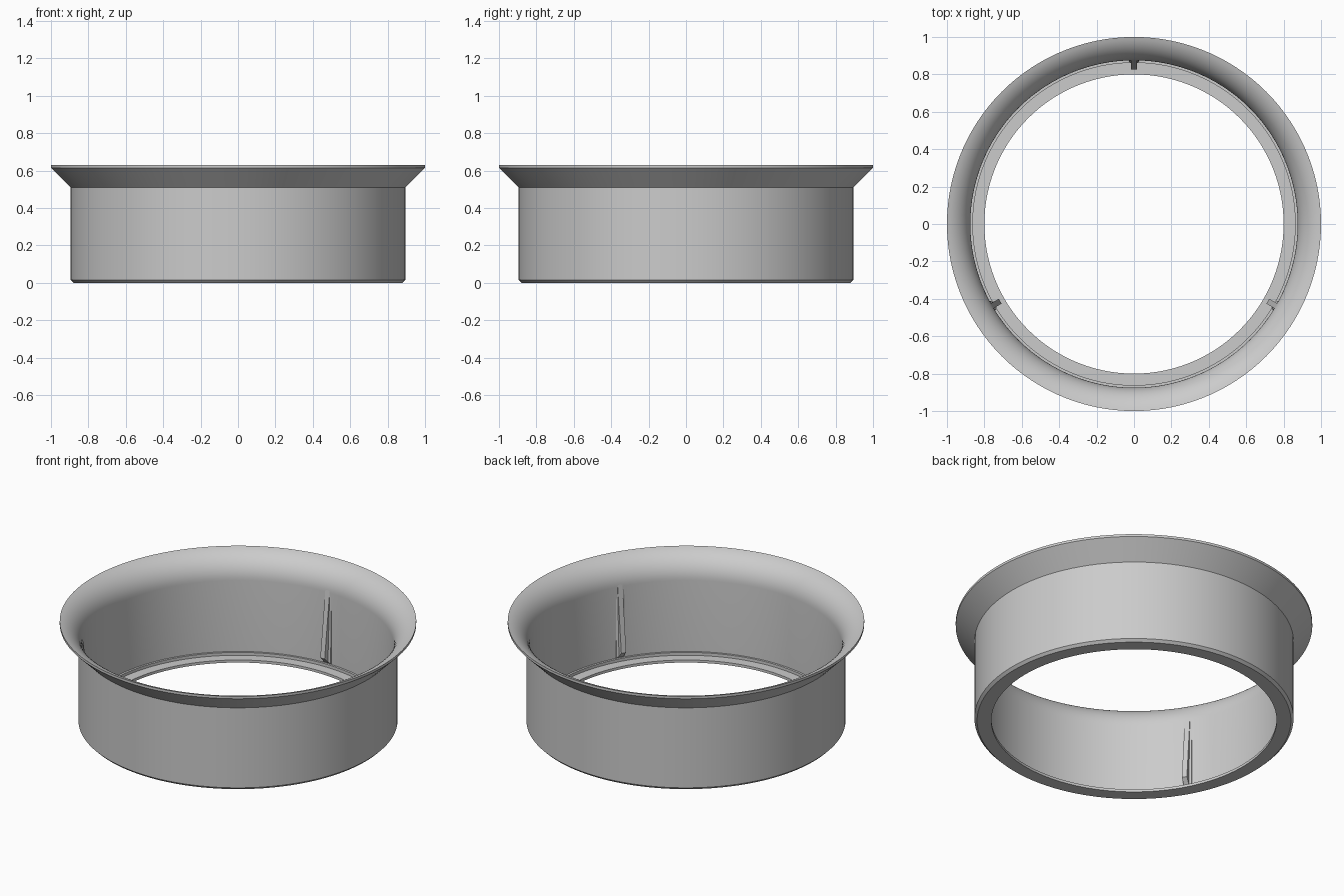
import bpy, bmesh, math
from mathutils import Matrix

cube = bpy.data.objects.get("Cube")
if cube:
    bpy.data.objects.remove(cube, do_unlink=True)

grey = bpy.data.materials.new("plain grey")
grey.use_nodes = True
colour = (0.6, 0.6, 0.6, 1)
grey.diffuse_color = colour
grey.node_tree.nodes["Principled BSDF"].inputs["Base Color"].default_value = colour


def finish(name, bm):
    bmesh.ops.recalc_face_normals(bm, faces=bm.faces)
    mesh = bpy.data.meshes.new(name)
    bm.to_mesh(mesh)
    bm.free()
    mesh.materials.append(grey)
    obj = bpy.data.objects.new(name, mesh)
    bpy.context.collection.objects.link(obj)
    bpy.ops.object.select_all(action="DESELECT")
    obj.select_set(True)
    bpy.context.view_layer.objects.active = obj
    bpy.ops.object.shade_smooth_by_angle(angle=math.radians(25))
    return obj


# Flared collar: closed profile of (radius, height) turned about z
BORE, FLARE = 0.875, 0.16
sweep = math.acos(1 - (1 - BORE) / FLARE)
start = 0.63 - FLARE * math.sin(sweep)
profile = [(0.8, 0), (0.88, 0), (0.895, 0.015), (0.895, 0.51), (1, 0.615)]
for i in range(12, -1, -1):
    a = sweep * i / 12
    profile.append((BORE + FLARE * (1 - math.cos(a)), start + FLARE * math.sin(a)))
profile += [(BORE, 0.034), (0.862, 0.034), (0.862, 0.016), (0.8, 0.016)]

SEGMENTS = 120
bm = bmesh.new()
rings = []
for s in range(SEGMENTS):
    t = 2 * math.pi * s / SEGMENTS
    rings.append([bm.verts.new((r * math.cos(t), r * math.sin(t), z)) for r, z in profile])
for s in range(SEGMENTS):
    a, b = rings[s], rings[(s + 1) % SEGMENTS]
    for i in range(len(profile)):
        j = (i + 1) % len(profile)
        bm.faces.new((a[i], b[i], b[j], a[j]))
finish("flared_collar", bm)


# Tapered ribs with a flared root, sloping into the wall at both ends
def rib(name, angle):
    bm = bmesh.new()
    # half cross-section as (radius, half width), mirrored
    half = [(0.88, 0.028), (0.868, 0.026), (0.858, 0.015), (0.826, 0.015)]
    section = half + [(r, -w) for r, w in reversed(half)]
    low, high = [], []
    for r, w in section:
        depth = BORE - r
        low.append(bm.verts.new((r, w, 0.034 + max(depth, 0))))
        high.append(bm.verts.new((r, w, 0.49 - 0.4 * max(depth, 0) / 0.05)))
    # the crest runs from the foot up to the wall as a straight slope
    for v, (r, w) in zip(high, section):
        v.co.x = 0.876 if r < BORE else r
        v.co.z = 0.49
    bm.faces.new(low)
    bm.faces.new(high)
    for i in range(len(section)):
        j = (i + 1) % len(section)
        bm.faces.new((low[i], low[j], high[j], high[i]))
    bmesh.ops.transform(bm, matrix=Matrix.Rotation(angle, 4, "Z"), verts=bm.verts)
    finish(name, bm)


for name, degrees in (("back_rib", 90), ("right_rib", 210), ("left_rib", 330)):
    rib(name, math.radians(degrees))
